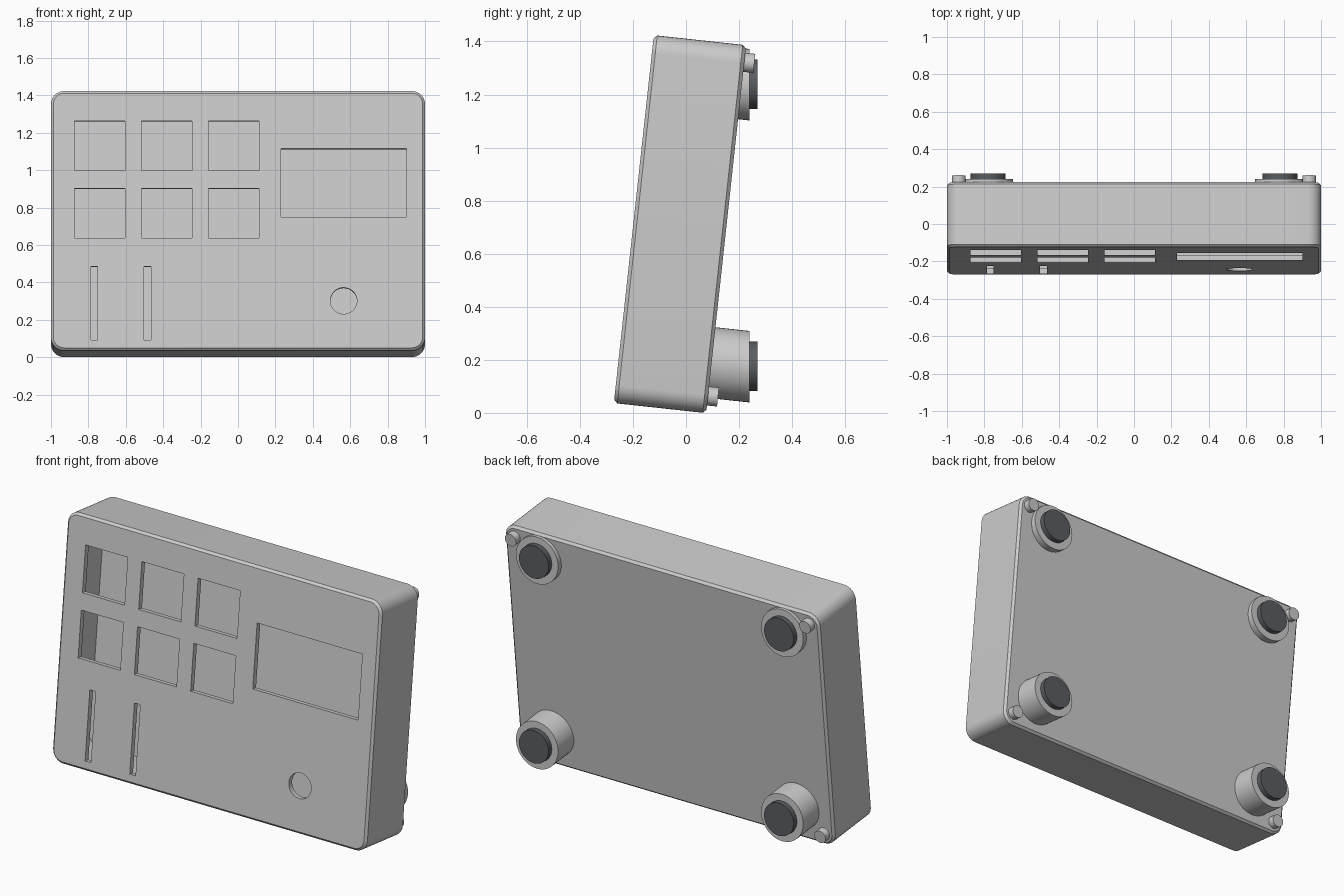
import bpy, bmesh, math
from mathutils import Matrix, Vector

if "Cube" in bpy.data.objects:
    bpy.data.objects.remove(bpy.data.objects["Cube"])

W, H, D = 2.0, 1.395, 0.35          # case width, height, depth
WALL, TILT = 0.03, math.radians(6.2)
CASE = Matrix.Translation((0, -0.272, 0.037)) @ Matrix.Rotation(-TILT, 4, 'X')
ALONG_Y = Matrix.Rotation(-math.pi / 2, 4, 'X')   # turns a z cylinder to face +y


def finish(name, bm, smooth=True, mat=None):
    bmesh.ops.recalc_face_normals(bm, faces=bm.faces)
    me = bpy.data.meshes.new(name)
    bm.to_mesh(me)
    bm.free()
    ob = bpy.data.objects.new(name, me)
    bpy.context.collection.objects.link(ob)
    if mat:
        me.materials.append(mat)
    if smooth:
        shade(ob)
    return ob


def activate(ob):
    bpy.ops.object.select_all(action='DESELECT')
    ob.select_set(True)
    bpy.context.view_layer.objects.active = ob


def shade(ob):
    activate(ob)
    bpy.ops.object.shade_smooth_by_angle(angle=math.radians(30))


def rounded_block(inset, y0, y1, radius, chamfer=0.0):
    """Rounded rectangle in xz, extruded from y0 to y1."""
    bm = bmesh.new()
    hw, hh = W / 2 - inset - radius, H / 2 - inset - radius
    ring = []
    for i, (sx, sz) in enumerate(((1, 1), (-1, 1), (-1, -1), (1, -1))):
        for k in range(9):
            a = math.pi / 2 * (i + k / 8)
            ring.append(bm.verts.new((sx * hw + radius * math.cos(a), y0,
                                      H / 2 + sz * hh + radius * math.sin(a))))
    face = bm.faces.new(ring)
    ext = bmesh.ops.extrude_face_region(bm, geom=[face], use_keep_orig=True)
    bmesh.ops.translate(bm, vec=(0, y1 - y0, 0),
                        verts=[g for g in ext['geom'] if isinstance(g, bmesh.types.BMVert)])
    bmesh.ops.recalc_face_normals(bm, faces=bm.faces)
    if chamfer:
        rims = [e for e in bm.edges if abs(e.verts[0].co.y - e.verts[1].co.y) < 1e-6]
        bmesh.ops.bevel(bm, geom=rims, offset=chamfer, segments=1, affect='EDGES')
    return bm


def add_box(bm, x0, x1, z0, z1, y0=-0.05, y1=WALL + 0.03):
    m = Matrix.Translation(((x0 + x1) / 2, (y0 + y1) / 2, (z0 + z1) / 2))
    bmesh.ops.create_cube(bm, size=1, matrix=m @ Matrix.Diagonal((x1 - x0, y1 - y0, z1 - z0, 1)))


def add_cylinder(bm, r, length, matrix, segments=48):
    bmesh.ops.create_cone(bm, cap_ends=True, segments=segments, radius1=r, radius2=r,
                          depth=length, matrix=matrix @ ALONG_Y)


# hollow case
case = finish("case", rounded_block(0, 0, D, 0.07, 0.013), smooth=False)
cavity = finish("cavity_cutter", rounded_block(WALL, WALL, D - 0.045, 0.04), smooth=False)

# front openings: key windows, screen, slider slots, knob hole
bm = bmesh.new()
for col in range(3):
    for z in (0.605, 0.967):
        x = -0.873 + 0.358 * col
        add_box(bm, x, x + 0.268, z, z + 0.266)
add_box(bm, 0.23, 0.90, 0.717, 1.084)
for x in (-0.787, -0.503):
    add_box(bm, x, x + 0.037, 0.055, 0.45)
add_cylinder(bm, 0.071, 0.11, Matrix.Translation((0.565, 0.005, 0.266)))
openings = finish("opening_cutter", bm, smooth=False)

for cutter in (cavity, openings):
    activate(case)
    mod = case.modifiers.new("cut", 'BOOLEAN')
    mod.operation, mod.solver, mod.object = 'DIFFERENCE', 'EXACT', cutter
    bpy.ops.object.modifier_apply(modifier=mod.name)
    bpy.data.objects.remove(cutter)
case.data.transform(CASE)
shade(case)

# rubber colour for the foot pads
rubber = bpy.data.materials.new("rubber")
rubber.diffuse_color = (0.1, 0.11, 0.12, 1)
rubber.use_nodes = True
rubber.node_tree.nodes["Principled BSDF"].inputs["Base Color"].default_value = rubber.diffuse_color

for sx, side in ((-1, "left"), (1, "right")):
    for z, v, level in ((0.174, 0.065, "lower"), (1.237, H - 0.065, "upper")):
        tag = level + "_" + side
        # foot: square to the tilted case, sliced off upright at its end
        end = CASE.inverted() @ Vector((sx * 0.78, 0.24, z))
        y0, y1 = D - 0.01, end.y + 0.1
        bm = bmesh.new()
        add_cylinder(bm, 0.134, y1 - y0,
                     CASE @ Matrix.Translation((end.x, (y0 + y1) / 2, end.z)))
        cut = bmesh.ops.bisect_plane(bm, geom=bm.verts[:] + bm.edges[:] + bm.faces[:],
                                     plane_co=(0, 0.24, 0), plane_no=(0, 1, 0), clear_outer=True)
        bmesh.ops.holes_fill(bm, edges=[e for e in bm.edges if e.is_boundary], sides=0)
        finish("foot_" + tag, bm)
        # upright rubber pad
        bm = bmesh.new()
        add_cylinder(bm, 0.094, 0.04, Matrix.Translation((sx * 0.78, 0.25, z + 0.002)))
        finish("pad_" + tag, bm, mat=rubber)
        # corner screw head
        bm = bmesh.new()
        add_cylinder(bm, 0.036, 0.05, CASE @ Matrix.Translation((sx * 0.937, D + 0.013, v)), 32)
        finish("screw_" + tag, bm)
